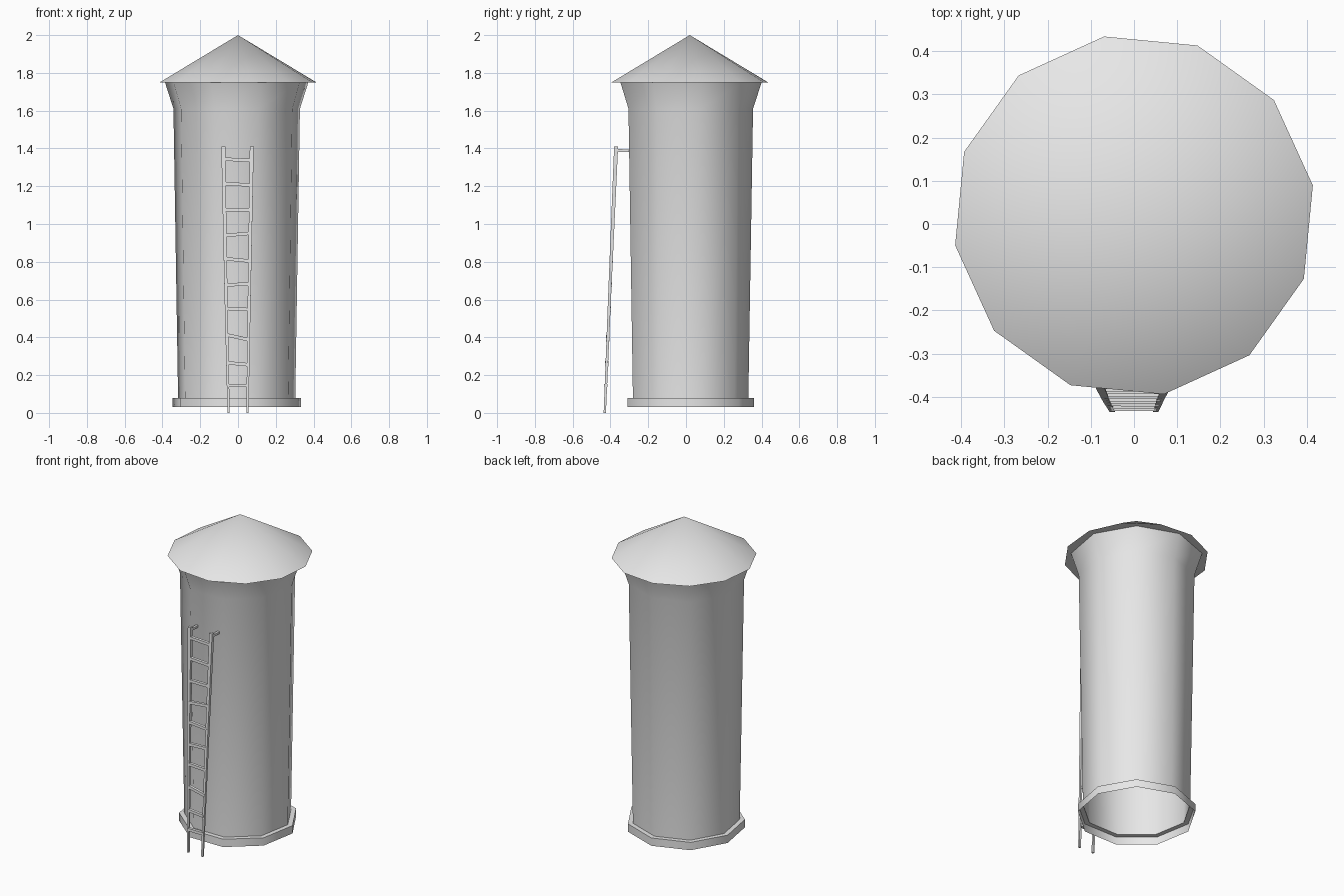
import bpy, bmesh, math
from mathutils import Vector

cube = bpy.data.objects.get("Cube")
if cube:
    bpy.data.objects.remove(cube, do_unlink=True)

grey = bpy.data.materials.new("plain grey")
grey.use_nodes = True
grey.diffuse_color = (0.8, 0.8, 0.8, 1)
grey.node_tree.nodes["Principled BSDF"].inputs["Base Color"].default_value = (0.8, 0.8, 0.8, 1)


def finish(name, bm, smooth=None):
    bmesh.ops.recalc_face_normals(bm, faces=bm.faces)
    mesh = bpy.data.meshes.new(name)
    bm.to_mesh(mesh)
    bm.free()
    mesh.materials.append(grey)
    obj = bpy.data.objects.new(name, mesh)
    bpy.context.collection.objects.link(obj)
    if smooth:
        bpy.ops.object.select_all(action="DESELECT")
        obj.select_set(True)
        bpy.context.view_layer.objects.active = obj
        bpy.ops.object.shade_smooth_by_angle(angle=math.radians(smooth))
    return obj


def lathe(name, profile, sides, turn, centre, cap, smooth):
    """Turn a (radius, z) profile; radius 0 makes a point, cap closes the first ring."""
    bm = bmesh.new()
    rings = []
    for r, z in profile:
        angles = [math.radians(turn) + math.tau * i / sides for i in range(sides)]
        if r == 0:
            rings.append([bm.verts.new((*centre, z))] * sides)
        else:
            rings.append([bm.verts.new((centre[0] + r * math.cos(a), centre[1] + r * math.sin(a), z))
                          for a in angles])
    for low, high in zip(rings, rings[1:]):
        for i in range(sides):
            j = (i + 1) % sides
            corners = dict.fromkeys((low[i], low[j], high[j], high[i]))
            bm.faces.new(list(corners))
    if cap:
        bm.faces.new(rings[0][::-1])
    return finish(name, bm, smooth)


def bar(name, path, widths):
    """Square bar through the path points, with a width at each point."""
    bm = bmesh.new()
    along = (Vector(path[-1]) - Vector(path[0])).normalized()
    side = Vector((0, 0, 1)) if abs(along.z) < 0.5 else Vector((1, 0, 0))
    u = (side - along * side.dot(along)).normalized()
    v = along.cross(u)
    rings = [[bm.verts.new(Vector(p) + (u * a + v * b) * w / 2)
              for a, b in ((-1, -1), (1, -1), (1, 1), (-1, 1))]
             for p, w in zip(path, widths)]
    for low, high in zip(rings, rings[1:]):
        for i in range(4):
            j = (i + 1) % 4
            bm.faces.new((low[i], low[j], high[j], high[i]))
    bm.faces.new(rings[0][::-1])
    bm.faces.new(rings[-1])
    return finish(name, bm)


# Hollow tower wall with the stepped foot and flared top
lathe("tower_wall", [(0.345, 0.03), (0.345, 0.08), (0.315, 0.08), (0.34, 1.61), (0.386, 1.752)],
      9, 10, (-0.007, 0.015), False, 50)

# Conical roof
lathe("roof", [(0.42, 1.75), (0, 2.0)], 12, 9.5, (0, 0.02), True, 40)

# Ladder rails, each tied to the wall by a bracket
rails = {
    "right": [(-0.05, -0.43, 0), (-0.064, -0.403, 0.65), (-0.078, -0.37, 1.41)],
    "left": [(0.05, -0.43, 0), (0.06, -0.403, 0.65), (0.073, -0.37, 1.41)],
}
for side, path in rails.items():
    bar("ladder_rail_" + side, path, (0.012, 0.016, 0.021))
    x = path[-1][0]
    bar("ladder_bracket_" + side, [(x, -0.37, 1.39), (x, -0.29, 1.387)], (0.014, 0.014))


def rail_point(side, z):
    low, mid, high = map(Vector, rails[side])
    a, b = (low, mid) if z < mid.z else (mid, high)
    return a.lerp(b, (z - a.z) / (b.z - a.z))


# Slightly crooked rungs: (height, tilt)
rungs = [(0.145, 0), (0.26, -0.01), (0.40, -0.025), (0.55, -0.006), (0.68, 0.004),
         (0.81, -0.012), (0.945, 0.012), (1.075, 0), (1.21, -0.008), (1.34, -0.008)]
for n, (z, tilt) in enumerate(rungs):
    ends = [rail_point("right", z - tilt / 2), rail_point("left", z + tilt / 2)]
    bar("ladder_rung_%d" % (n + 1), ends, (0.018, 0.018))
